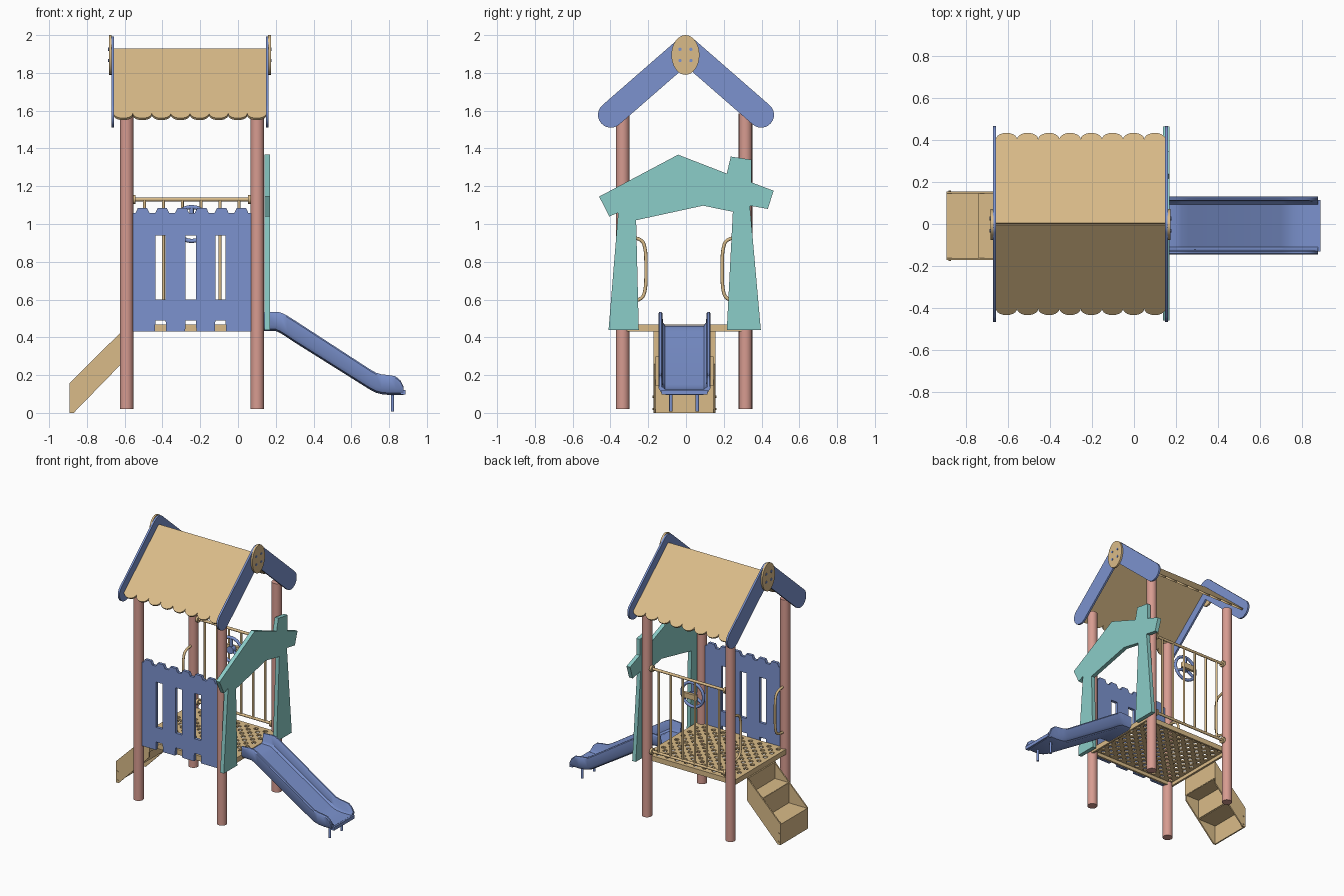
import bpy, bmesh
from math import pi, sin, cos, radians
from mathutils import Vector, Matrix

cube = bpy.data.objects.get("Cube")
if cube:
    bpy.data.objects.remove(cube, do_unlink=True)


def material(name, rgb):
    m = bpy.data.materials.new(name)
    m.use_nodes = True
    m.diffuse_color = (*rgb, 1)
    m.node_tree.nodes["Principled BSDF"].inputs["Base Color"].default_value = (*rgb, 1)
    return m


TAN = material("tan", (0.70, 0.50, 0.25))
BLUE = material("blue", (0.20, 0.29, 0.62))
TEAL = material("turquoise", (0.26, 0.61, 0.58))
PINK = material("dusty pink", (0.68, 0.33, 0.28))
X, Y, Z = Vector((1, 0, 0)), Vector((0, 1, 0)), Vector((0, 0, 1))
MID = -0.01            # middle of the tower in y
POST_X = (-0.59, 0.102)
POST_Y = (-0.335, 0.315)
made = []


def add_mesh(name, me, mat):
    me.materials.clear()
    me.materials.append(mat)
    ob = bpy.data.objects.new(name, me)
    bpy.context.collection.objects.link(ob)
    made.append(ob)
    return ob


def curve_to_mesh(name, cu, mat, matrix=Matrix()):
    tmp = bpy.data.objects.new("tmp", cu)
    bpy.context.collection.objects.link(tmp)
    me = bpy.data.meshes.new_from_object(tmp.evaluated_get(bpy.context.evaluated_depsgraph_get()))
    bpy.data.objects.remove(tmp, do_unlink=True)
    bpy.data.curves.remove(cu)
    me.transform(matrix)
    bm = bmesh.new()
    bm.from_mesh(me)
    bmesh.ops.remove_doubles(bm, verts=bm.verts, dist=1e-5)
    bmesh.ops.recalc_face_normals(bm, faces=bm.faces)
    bm.to_mesh(me)
    bm.free()
    return add_mesh(name, me, mat)


def plate(name, loops, origin, a, b, thick, mat):
    """Flat board: first loop is the outline, the others are holes."""
    cu = bpy.data.curves.new(name, "CURVE")
    cu.dimensions, cu.fill_mode, cu.extrude = "2D", "BOTH", thick / 2
    for loop in loops:
        s = cu.splines.new("POLY")
        s.points.add(len(loop) - 1)
        for p, (u, v) in zip(s.points, loop):
            p.co = (u, v, 0, 1)
        s.use_cyclic_u = True
    m = Matrix((a, b, a.cross(b))).transposed().to_4x4()
    m.translation = origin
    return curve_to_mesh(name, cu, mat, m)


def tube(name, pts, r, mat, rounded=False, closed=False, res=4):
    cu = bpy.data.curves.new(name, "CURVE")
    cu.dimensions, cu.bevel_depth, cu.bevel_resolution = "3D", r, res
    cu.use_fill_caps = not closed
    s = cu.splines.new("NURBS" if rounded else "POLY")
    s.points.add(len(pts) - 1)
    for p, co in zip(s.points, pts):
        p.co = (*co, 1)
    s.use_cyclic_u = closed
    if rounded:
        s.order_u, s.use_endpoint_u, s.resolution_u = 3, True, 5
    return curve_to_mesh(name, cu, mat)


def rect(u0, u1, v0, v1):
    return [(u0, v0), (u1, v0), (u1, v1), (u0, v1)]


def oval(u, v, ru, rv, n=24):
    return [(u + ru * cos(2 * pi * i / n), v + rv * sin(2 * pi * i / n)) for i in range(n)]


def box(name, x, y, z, mat):
    return plate(name, [rect(*x, *y)], (0, 0, sum(z) / 2), X, Y, z[1] - z[0], mat)


# Posts
for px in POST_X:
    for py in POST_Y:
        tube("post", [(px, py, 0.02), (px, py, 1.585)], 0.036, PINK, res=6)

# Perforated deck and its rim
dx, dy, cell = (-0.615, 0.13), (-0.322, 0.302), 0.0385
holes = [oval(dx[0] + 0.045 + i * cell, dy[0] + 0.042 + j * cell, 0.017, 0.017, 8)
         for i in range(18) for j in range(15) if (i + j) % 2 == 0]
plate("deck", [rect(*dx, *dy)] + holes, (0, 0, 0.462), X, Y, 0.012, TAN)
rim = 0.015
plate("deck_rim", [rect(*dx, *dy), rect(dx[0] + rim, dx[1] - rim, dy[0] + rim, dy[1] - rim)],
      (0, 0, 0.443), X, Y, 0.026, TAN)

# Front panel with toothed top, bottom notches and three slots
x0, x1, low, slots = -0.558, 0.07, 0.43, (-0.41, -0.25, -0.093)
outline = [(x0, low)]
for c in slots:
    outline += [(c - 0.03, low), (c - 0.027, 0.49), (c + 0.027, 0.49), (c + 0.03, low)]
outline.append((x1, low))
pitch = (x1 - x0) / 6
for i in reversed(range(6)):
    u = x0 + i * pitch
    outline += [(u + pitch, 1.058), (u + pitch - 0.015, 1.058), (u + pitch - 0.028, 1.085),
                (u + 0.028, 1.085), (u + 0.015, 1.058)]
outline.append((x0, 1.058))
plate("front_panel", [outline] + [rect(c - 0.027, c + 0.027, 0.6, 0.94) for c in slots],
      (0, POST_Y[0], 0), X, Z, 0.022, BLUE)

# Back railing
by = POST_Y[1]
for z in (0.51, 1.13):
    tube("railing_bar", [(POST_X[0], by, z), (POST_X[1], by, z)], 0.010, TAN)
    for x in (-0.55, 0.06):
        tube("railing_clamp", [(x - 0.008, by, z), (x + 0.008, by, z)], 0.024, TAN)
for i in range(6):
    x = -0.495 + i * 0.1
    tube("railing_upright", [(x, by, 0.51), (x, by, 1.13)], 0.008, TAN)

# Steering wheel on the railing
wc = Vector((-0.245, by - 0.045, 1.0))
tube("wheel_rim", [wc + 0.09 * Vector((u, 0, v)) for u, v in oval(0, 0, 1, 1)], 0.011, BLUE, closed=True)
for a in (90, 210, 330):
    tube("wheel_spoke", [wc, wc + 0.09 * Vector((cos(radians(a)), 0, sin(radians(a))))], 0.011, BLUE)
tube("wheel_hub", [wc - 0.015 * Y, wc + 0.02 * Y], 0.028, BLUE)
plate("wheel_mount", [rect(-0.055, 0.055, -0.02, 0.02)], wc + 0.03 * Y, X, Z, 0.02, TAN)

# Grab handles beside the steps
for py, s in zip(POST_Y, (1, -1)):
    ends = [(0.02, 0.93), (0.1, 0.93), (0.123, 0.86), (0.123, 0.76), (0.123, 0.66), (0.1, 0.59), (0.02, 0.59)]
    tube("grab_handle", [(POST_X[0], py + s * d, z) for d, z in ends], 0.009, TAN, rounded=True)

# Cut-out arch on the slide side
arch = [(-0.41, 0.44), (-0.25, 0.44), (-0.264, 1.02), (0.09, 1.097), (0.248, 1.065), (0.216, 0.44),
        (0.396, 0.44), (0.338, 1.097), (0.433, 1.08), (0.464, 1.176), (0.348, 1.22), (0.348, 1.34),
        (0.237, 1.357), (0.216, 1.267), (-0.042, 1.367), (-0.46, 1.145), (-0.406, 1.04), (-0.359, 1.06)]
plate("slide_arch", [arch], (0.154, 0, 0), Y, Z, 0.03, TEAL)

# Scalloped roof panels
ridge, rx0, rx1, n = Vector((0, 0, 1.925)), -0.658, 0.15, 8
w = (rx1 - rx0) / n
for s in (-1, 1):
    slope = Vector((0, s * 0.42, -0.362)).normalized()
    pts = [(rx0, 0), (rx1, 0)]
    for i in reversed(range(n)):
        c = rx0 + (i + 0.5) * w
        pts += [(c + w / 2 * cos(pi * k / 10), 0.527 + 0.04 * sin(pi * k / 10)) for k in range(10)]
    pts.append((rx0, 0.527))
    plate("roof_panel", [pts], ridge, X, slope, 0.014, TAN)

# Gable boards with bolted ridge plates
top, r = Vector((0, 1.925)), 0.068
for gx, out in ((-0.664, -1), (0.154, 1)):
    for s in (-1, 1):
        end = Vector((s * 0.398, 1.578))
        d = (end - top).normalized()
        q = Vector((-d.y, d.x))
        arc = [(cos(pi * k / 12) * q + sin(pi * k / 12) * d) * r for k in range(13)]
        loop = [end + p for p in arc] + [top - p for p in arc]
        plate("gable_board", [loop], (gx, 0, 0), Y, Z, 0.014, BLUE)
    plate("ridge_plate", [oval(-0.003, 1.895, 0.074, 0.105, 32)], (gx + out * 0.013, 0, 0), Y, Z, 0.014, TAN)
    for u in (-0.032, 0.026):
        for v in (1.865, 1.925):
            plate("ridge_bolt", [oval(u, v, 0.009, 0.009, 10)], (gx + out * 0.021, 0, 0), Y, Z, 0.006, BLUE)

# Slide trough: a U section lofted along x as (x, underside, wall top)
stations = [(0.13, 0.435, 0.53), (0.2, 0.433, 0.535), (0.225, 0.422, 0.532), (0.26, 0.4, 0.515),
            (0.3, 0.373, 0.49), (0.7, 0.122, 0.23), (0.73, 0.107, 0.213), (0.76, 0.099, 0.204),
            (0.8, 0.095, 0.2), (0.835, 0.095, 0.193), (0.86, 0.095, 0.172), (0.876, 0.095, 0.14)]
bm = bmesh.new()
rings = []
for x, zb, zt in stations:
    hw, fl = 0.138, zb + 0.028
    half = [(hw - 0.04, zb), (hw - 0.016, zb + 0.01), (hw - 0.003, zb + 0.032), (hw, zt - 0.008),
            (hw - 0.005, zt), (hw - 0.016, zt), (hw - 0.021, zt - 0.008),
            (hw - 0.024, fl + 0.016), (hw - 0.036, fl)]
    ring = half + [(-y, z) for y, z in reversed(half)]
    rings.append([bm.verts.new((x, MID + 0.002 + y, z)) for y, z in ring])
for a, b in zip(rings, rings[1:]):
    for i in range(len(a)):
        j = (i + 1) % len(a)
        bm.faces.new((a[i], a[j], b[j], b[i]))
bm.faces.new(rings[0])
bm.faces.new(rings[-1])
bmesh.ops.recalc_face_normals(bm, faces=bm.faces)
me = bpy.data.meshes.new("slide")
bm.to_mesh(me)
bm.free()
add_mesh("slide", me, BLUE)
box("slide_lip", (0.86, 0.888), (MID - 0.12, MID + 0.125), (0.097, 0.122), BLUE)
for y in (-0.08, 0.06):
    tube("slide_foot", [(0.818, y, 0.008), (0.818, y, 0.11)], 0.009, BLUE)

# Steps: two stringers with treads and risers between them
sy = (-0.172, 0.156)
side = [(-0.893, 0), (-0.87, 0), (-0.617, 0.26), (-0.617, 0.43), (-0.893, 0.157)]
for y in (sy[0] + 0.005, sy[1] - 0.005):
    plate("stringer", [side], (0, y, 0), X, Z, 0.01, TAN)
for x, z in ((-0.893, 0), (-0.74, 0.15), (-0.625, 0.3)):
    box("riser", (x, x + 0.01), sy, (z, z + (0.155 if z < 0.3 else 0.13)), TAN)
for x, end, z in ((-0.89, -0.735, 0.145), (-0.738, -0.617, 0.297)):
    box("tread", (x, end), sy, (z, z + 0.01), TAN)
for y, out in ((sy[0], -1), (sy[1], 1)):
    for z in (0.02, 0.085):
        plate("stringer_bolt", [oval(-0.878, z, 0.006, 0.006, 8)], (0, y + out * 0.002, 0), X, Z, 0.005, TAN)

# Smooth shading on the round parts, crisp edges elsewhere
bpy.ops.object.select_all(action="DESELECT")
for ob in made:
    ob.select_set(True)
bpy.context.view_layer.objects.active = made[0]
bpy.ops.object.shade_smooth_by_angle(angle=radians(35))
